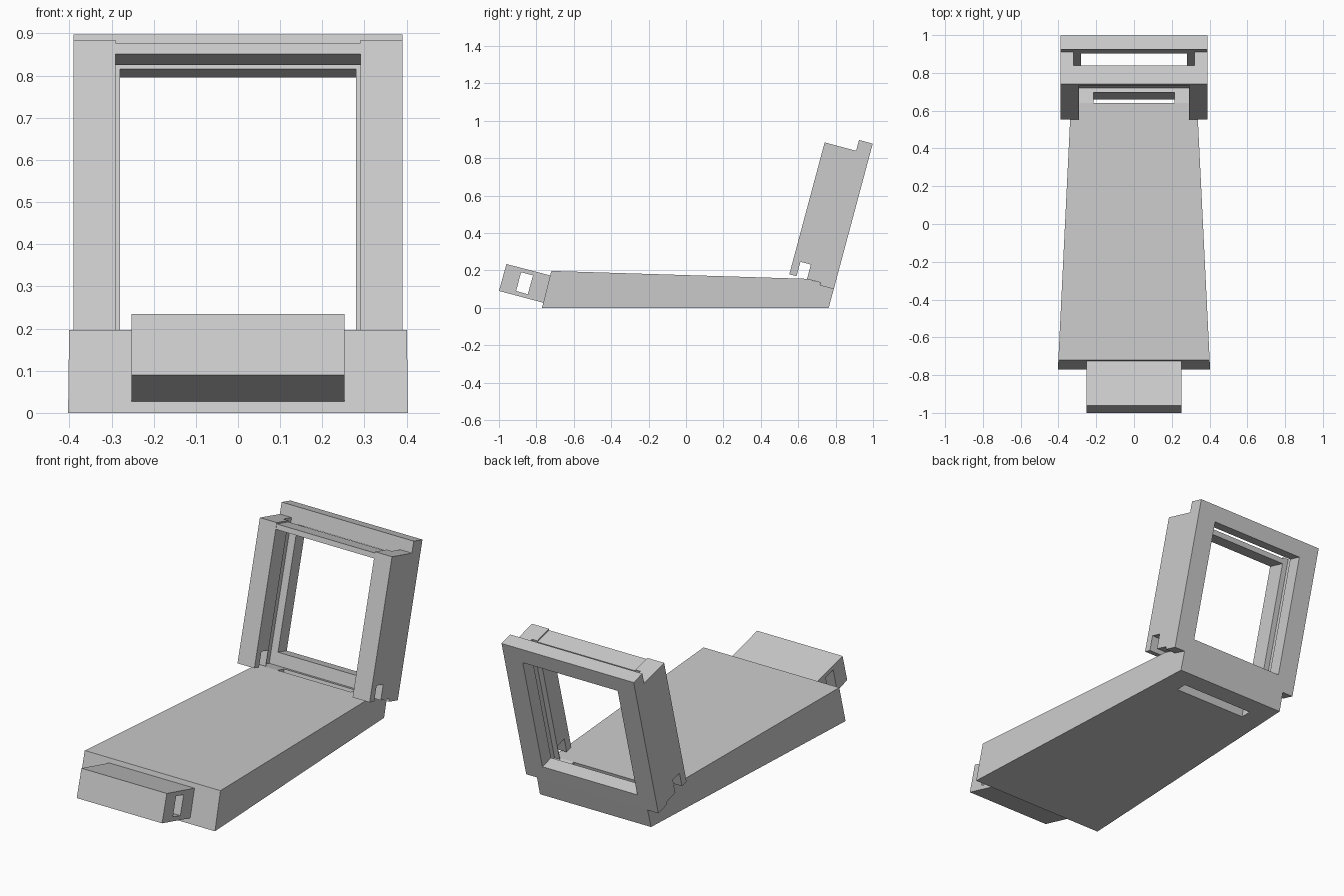
import bpy, bmesh, math

if "Cube" in bpy.data.objects:
    bpy.data.objects.remove(bpy.data.objects["Cube"], do_unlink=True)

GREY = (0.6, 0.6, 0.6, 1.0)
grey = bpy.data.materials.new("light_grey")
grey.use_nodes = True
grey.diffuse_color = GREY
grey.node_tree.nodes["Principled BSDF"].inputs["Base Color"].default_value = GREY

TILT = math.radians(15)
HINGE = (0.79, 0.10)


def tilted(u, v):
    """Point u up the leaning frame and v through it, as (y, z)."""
    s, c = math.sin(TILT), math.cos(TILT)
    return HINGE[0] + u * s + v * c, HINGE[1] + u * c - v * s


def prism(name, outline, x0, x1, width=None):
    """Extrude a (y, z) outline from x0 to x1; width(y) scales x for a taper."""
    bm = bmesh.new()
    rings = []
    for x in (x0, x1):
        rings.append([bm.verts.new((x * (width(y) if width else 1), y, z))
                      for y, z in outline])
    n = len(outline)
    bm.faces.new(rings[0])
    bm.faces.new(rings[1][::-1])
    for i in range(n):
        j = (i + 1) % n
        bm.faces.new((rings[0][j], rings[0][i], rings[1][i], rings[1][j]))
    bmesh.ops.recalc_face_normals(bm, faces=bm.faces)
    mesh = bpy.data.meshes.new(name)
    bm.to_mesh(mesh)
    bm.free()
    mesh.materials.append(grey)
    obj = bpy.data.objects.new(name, mesh)
    bpy.context.collection.objects.link(obj)
    return obj


def leaning_box(name, x, u, v):
    corners = [tilted(u[0], v[0]), tilted(u[1], v[0]),
               tilted(u[1], v[1]), tilted(u[0], v[1])]
    return prism(name, corners, *x)


def cut(obj, *cutters):
    """Subtract the cutters, apply, and remove them."""
    for cutter in cutters:
        cutter.hide_render = True
        mod = obj.modifiers.new("cut", 'BOOLEAN')
        mod.operation, mod.solver, mod.object = 'DIFFERENCE', 'EXACT', cutter
    graph = bpy.context.evaluated_depsgraph_get()
    mesh = bpy.data.meshes.new_from_object(obj.evaluated_get(graph))
    obj.modifiers.clear()
    obj.data = mesh
    for cutter in cutters:
        bpy.data.objects.remove(cutter, do_unlink=True)


# Tapered base slab, its rear top stepped to seat the frame
base = prism("base", [(-0.77, 0), (-0.72, 0.197), (0.64, 0.155),
                      tilted(0.015, -0.077), tilted(0, -0.077),
                      HINGE, (0.763, 0)],
             -1, 1, lambda y: 0.403 - 0.049 * (y + 0.77))
cut(base, leaning_box("slot_cutter", (-0.215, 0.215), (-0.3, 0.2), (-0.158, -0.1)))

# Front block with a square passage through it
block = prism("front_block", [(-0.96, 0.234), (-1.0, 0.09), (-0.755, 0.025),
                              (-0.715, 0.17)], -0.252, 0.252)
cut(block, prism("passage_cutter", [(-0.882, 0.19), (-0.818, 0.173),
                                    (-0.846, 0.072), (-0.908, 0.09)], -0.5, 0.5))

# Rear plate of the leaning frame, with its window
plate = leaning_box("frame_plate", (-0.39, 0.39), (0, 0.805), (-0.076, 0))
cut(plate, leaning_box("window_cutter", (-0.28, 0.28), (0.08, 0.72), (-0.2, 0.2)))

# Side arms with an inner groove and a notch at the foot
for side, label in ((1, "left"), (-1, "right")):
    arm = leaning_box(label + "_arm", (side * 0.29, side * 0.39),
                      (0.015, 0.745), (-0.25, -0.076))
    cut(arm,
        leaning_box("groove_cutter", (side * 0.2, side * 0.32), (-0.1, 0.9), (-0.148, 0)),
        leaning_box("notch_cutter", (side * 0.2, side * 0.5), (-0.1, 0.095), (-0.21, -0.152)))

# Thin bar joining the arm tops
leaning_box("top_bar", (-0.292, 0.292), (0.711, 0.738), (-0.248, -0.148))
